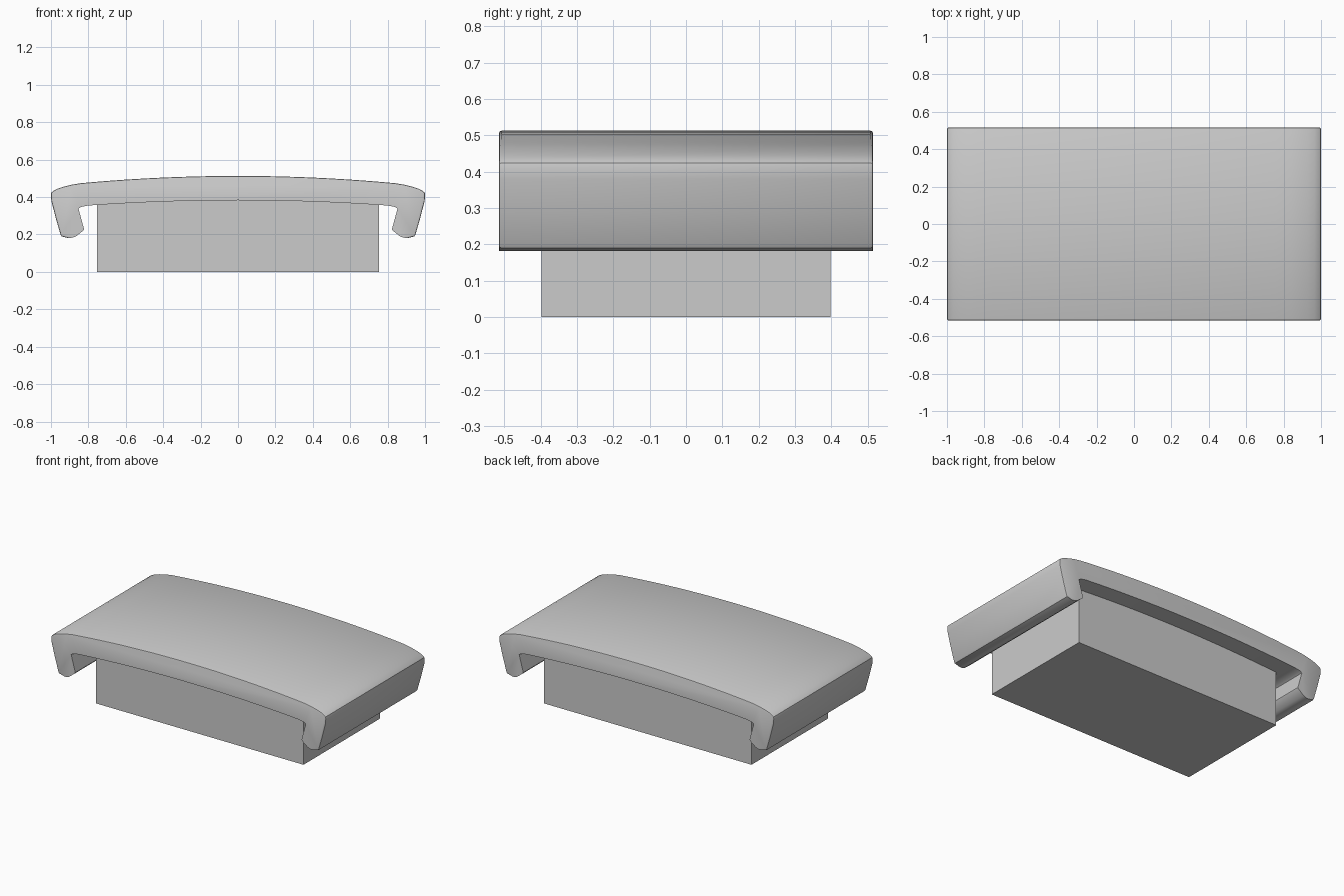
import bpy, bmesh

if "Cube" in bpy.data.objects:
    bpy.data.objects.remove(bpy.data.objects["Cube"])

HALF_DEPTH = 0.515


def finish(bm, name, angle=None):
    bmesh.ops.recalc_face_normals(bm, faces=bm.faces)
    mesh = bpy.data.meshes.new(name)
    bm.to_mesh(mesh)
    bm.free()
    obj = bpy.data.objects.new(name, mesh)
    bpy.context.collection.objects.link(obj)
    if angle:
        bpy.ops.object.select_all(action='DESELECT')
        bpy.context.view_layer.objects.active = obj
        obj.select_set(True)
        bpy.ops.object.shade_smooth_by_angle(angle=angle)
    return obj


# Half of the clip section: arched top, rounded shoulder, hooked lip, arched underside
top = [(x, 0.513 - 0.055 * x * x) for x in [0.84 * i / 10 for i in range(1, 11)]]
shoulder = [(0.89, 0.466), (0.93, 0.456), (0.965, 0.445), (0.988, 0.433),
            (0.998, 0.424), (1.0, 0.412), (0.998, 0.38)]
lip = [(0.975, 0.29), (0.949, 0.2), (0.943, 0.19), (0.91, 0.181), (0.885, 0.183),
       (0.866, 0.19), (0.826, 0.222), (0.823, 0.229), (0.853, 0.338)]
under = [(0.84, 0.347)] + [(x, 0.383 - 0.044 * x * x)
                           for x in [0.8 * i / 8 for i in range(8, 0, -1)]]
half = top + shoulder + lip + under
outline = [(0, 0.513)] + half + [(0, 0.383)] + [(-x, z) for x, z in reversed(half)]

# Curved clip shell, extruded from front to back
bm = bmesh.new()
face = bm.faces.new([bm.verts.new((x, -HALF_DEPTH, z)) for x, z in outline])
ext = bmesh.ops.extrude_face_region(bm, geom=[face])
verts = [v for v in ext["geom"] if isinstance(v, bmesh.types.BMVert)]
bmesh.ops.translate(bm, verts=verts, vec=(0, 2 * HALF_DEPTH, 0))

# Softened front and back rims on the outside of the shell
outer = {(round(x, 4), round(z, 4)) for x, z in [(0, 0.513)] + top + shoulder + lip[:4]}
rim = [e for e in bm.edges
       if abs(e.verts[0].co.y - e.verts[1].co.y) < 1e-5
       and all((round(abs(v.co.x), 4), round(v.co.z, 4)) in outer for v in e.verts)]
bmesh.ops.bevel(bm, geom=rim, offset=0.007, segments=2, profile=0.5, affect='EDGES')
finish(bm, "clip_shell", 0.6)

# Plain block under the shell
bm = bmesh.new()
bmesh.ops.create_cube(bm, size=1)
for v in bm.verts:
    v.co.x *= 1.51
    v.co.y *= 0.796
    v.co.z = (v.co.z + 0.5) * 0.385
finish(bm, "base_block")
